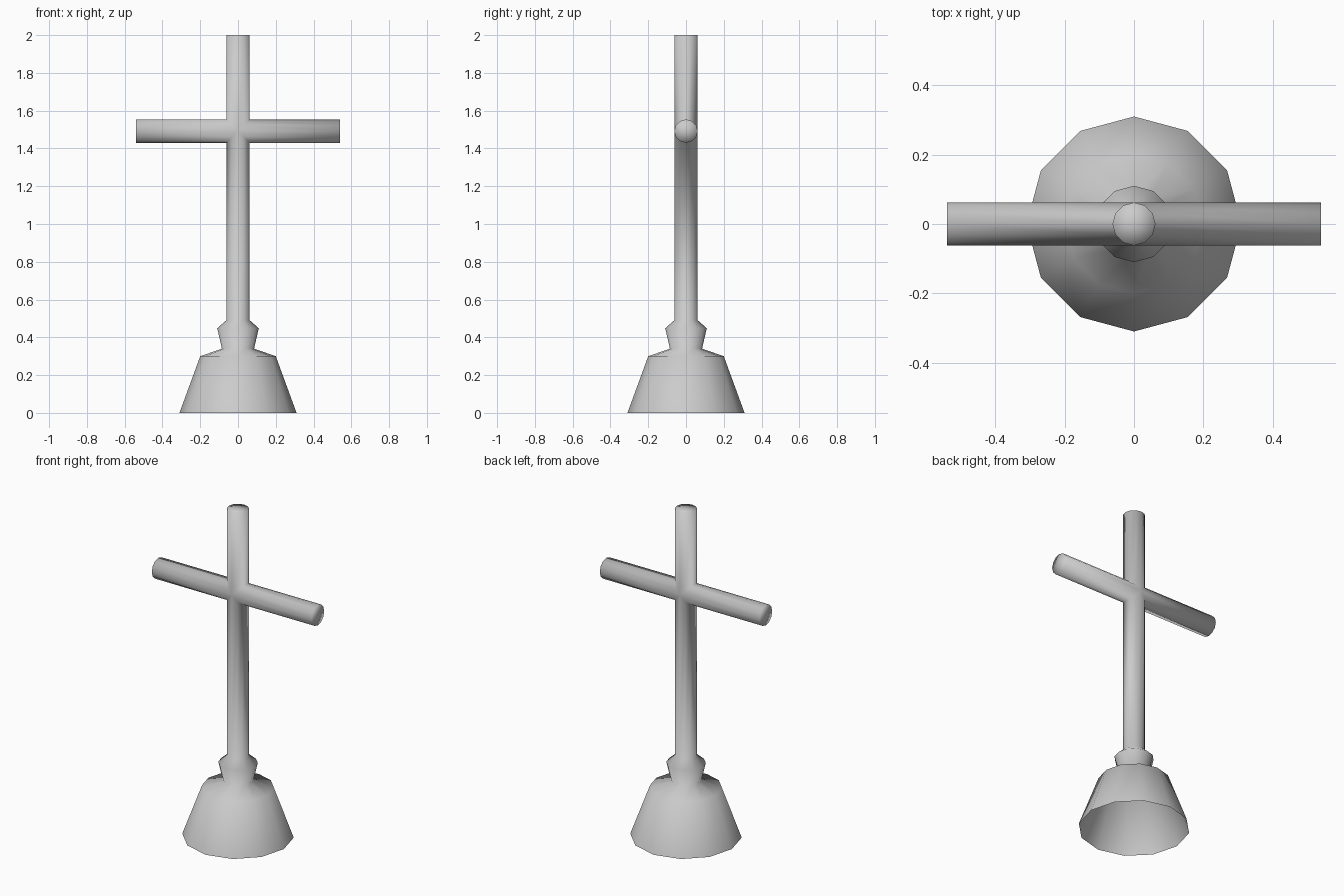
import bpy, bmesh, math
from mathutils import Vector

if "Cube" in bpy.data.objects:
    bpy.data.objects.remove(bpy.data.objects["Cube"])

N = 12            # sides everywhere
R = 0.062         # rod radius
ZC = 1.492        # height of the crossing
bm = bmesh.new()


def bridge(a, b):
    for i in range(N):
        j = (i + 1) % N
        bm.faces.new((a[i], a[j], b[j], b[i]))


def ring(fn):
    return [bm.verts.new(fn(2 * math.pi * i / N)) for i in range(N)]


# Arm leaving the crossing along d, mitred against its neighbours
def arm(d, length, cap):
    d = Vector(d)
    side = Vector((d.z, 0, -d.x))
    centre = Vector((0, 0, ZC))

    def point(a, outer):
        u, v = R * math.cos(a), R * math.sin(a)
        t = length if outer else abs(u)
        return centre + d * t + side * u + Vector((0, v, 0))

    inner = ring(lambda a: point(a, False))
    outer = ring(lambda a: point(a, True))
    bridge(inner, outer)
    if cap:
        tip = bm.verts.new(centre + d * length)
        for i in range(N):
            bm.faces.new((outer[i], outer[(i + 1) % N], tip))


arm((1, 0, 0), 0.54, True)
arm((-1, 0, 0), 0.54, True)
arm((0, 0, 1), 2.0 - ZC, True)
arm((0, 0, -1), ZC - 0.49, False)

# Flared base, open underneath, with a collar below the post
profile = [(0.31, 0), (0.2, 0.30), (0.085, 0.34), (0.11, 0.448), (R, 0.49)]
rings = [ring(lambda a, r=r, z=z: (r * math.cos(a), r * math.sin(a), z))
         for r, z in profile]
for a, b in zip(rings, rings[1:]):
    bridge(a, b)

# Weld and smooth
bmesh.ops.remove_doubles(bm, verts=bm.verts[:], dist=0.0005)
bmesh.ops.recalc_face_normals(bm, faces=bm.faces[:])
for f in bm.faces:
    f.smooth = True

mesh = bpy.data.meshes.new("standing_cross")
bm.to_mesh(mesh)
bm.free()
obj = bpy.data.objects.new("standing_cross", mesh)
bpy.context.collection.objects.link(obj)
